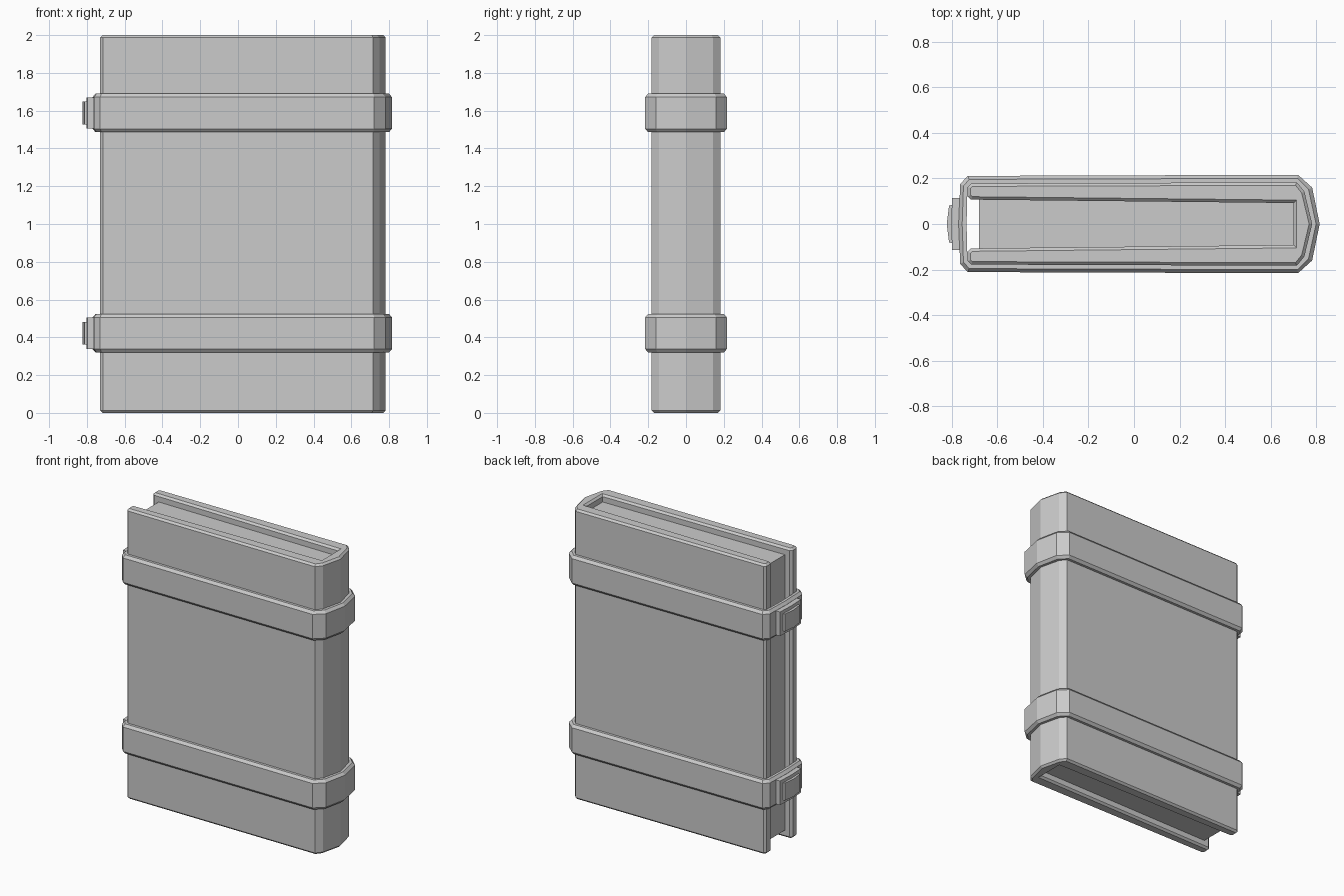
import bpy, bmesh

if "Cube" in bpy.data.objects:
    bpy.data.objects.remove(bpy.data.objects["Cube"])


def finish(name, bm):
    bmesh.ops.recalc_face_normals(bm, faces=bm.faces[:])
    mesh = bpy.data.meshes.new(name)
    bm.to_mesh(mesh)
    bm.free()
    obj = bpy.data.objects.new(name, mesh)
    bpy.context.collection.objects.link(obj)
    return obj


def mirrored(half):
    """Close a half outline (y >= 0) across y = 0."""
    return half + [(x, -y) for x, y in reversed(half) if y > 0]


def prism(name, outline, z0, z1, bevel=0.0):
    """Extrude an outline upwards and chamfer the edges of both ends."""
    bm = bmesh.new()
    face = bm.faces.new([bm.verts.new((x, y, z0)) for x, y in outline])
    ext = bmesh.ops.extrude_face_region(bm, geom=[face], use_keep_orig=True)
    top = [v for v in ext["geom"] if isinstance(v, bmesh.types.BMVert)]
    bmesh.ops.translate(bm, verts=top, vec=(0, 0, z1 - z0))
    bmesh.ops.recalc_face_normals(bm, faces=bm.faces[:])
    if bevel:
        rims = [e for e in bm.edges if abs(e.verts[0].co.z - e.verts[1].co.z) < 1e-5]
        bmesh.ops.bevel(bm, geom=rims, offset=bevel, segments=1, affect='EDGES')
    return finish(name, bm)


def band(name, outer, inner, z0, z1, bevel):
    """Closed strap with chamfered outer rims."""
    inset = [(a + (c - a) * 0.45, b + (d - b) * 0.45)
             for (a, b), (c, d) in zip(outer, inner)]
    bm = bmesh.new()
    levels = [(inner, z0), (inset, z0), (outer, z0 + bevel),
              (outer, z1 - bevel), (inset, z1), (inner, z1)]
    rings = [[bm.verts.new((x, y, z)) for x, y in pts] for pts, z in levels]
    n = len(outer)
    for k, low in enumerate(rings):
        high = rings[(k + 1) % len(rings)]
        for i in range(n):
            j = (i + 1) % n
            bm.faces.new((low[i], low[j], high[j], high[i]))
    return finish(name, bm)


# Cover: U-shaped outline wrapping the pages, with a faceted spine
prism("cover", mirrored([
    (0.70, 0.0), (0.70, 0.092), (-0.715, 0.107), (-0.73, 0.122),
    (-0.73, 0.163), (-0.715, 0.178), (0.715, 0.183), (0.748, 0.142),
    (0.782, 0.0)]), 0, 2, 0.013)

# Page block, recessed from the cover edges
prism("pages", [(-0.68, -0.112), (0.71, -0.096), (0.71, 0.096), (-0.68, 0.112)],
      0.05, 1.95)

# Straps with their clasps
strap_outer = mirrored([(-0.77, 0.0), (-0.763, 0.175), (-0.73, 0.211),
                        (0.72, 0.216), (0.782, 0.16), (0.815, 0.0)])
strap_inner = mirrored([(-0.735, 0.0), (-0.731, 0.158), (-0.715, 0.177),
                        (0.713, 0.182), (0.747, 0.141), (0.78, 0.0)])
plate = mirrored([(-0.755, 0.115), (-0.798, 0.115), (-0.803, 0.0)][::-1]
                 + [(-0.755, 0.0)])
knob = mirrored([(-0.822, 0.0), (-0.812, 0.08), (-0.79, 0.088), (-0.79, 0.0)])

for label, z in (("lower", 0.422), ("upper", 1.588)):
    band(label + "_strap", strap_outer, strap_inner, z - 0.102, z + 0.102, 0.018)
    prism(label + "_clasp_plate", plate, z - 0.083, z + 0.083)
    prism(label + "_clasp_knob", knob, z - 0.06, z + 0.06)
